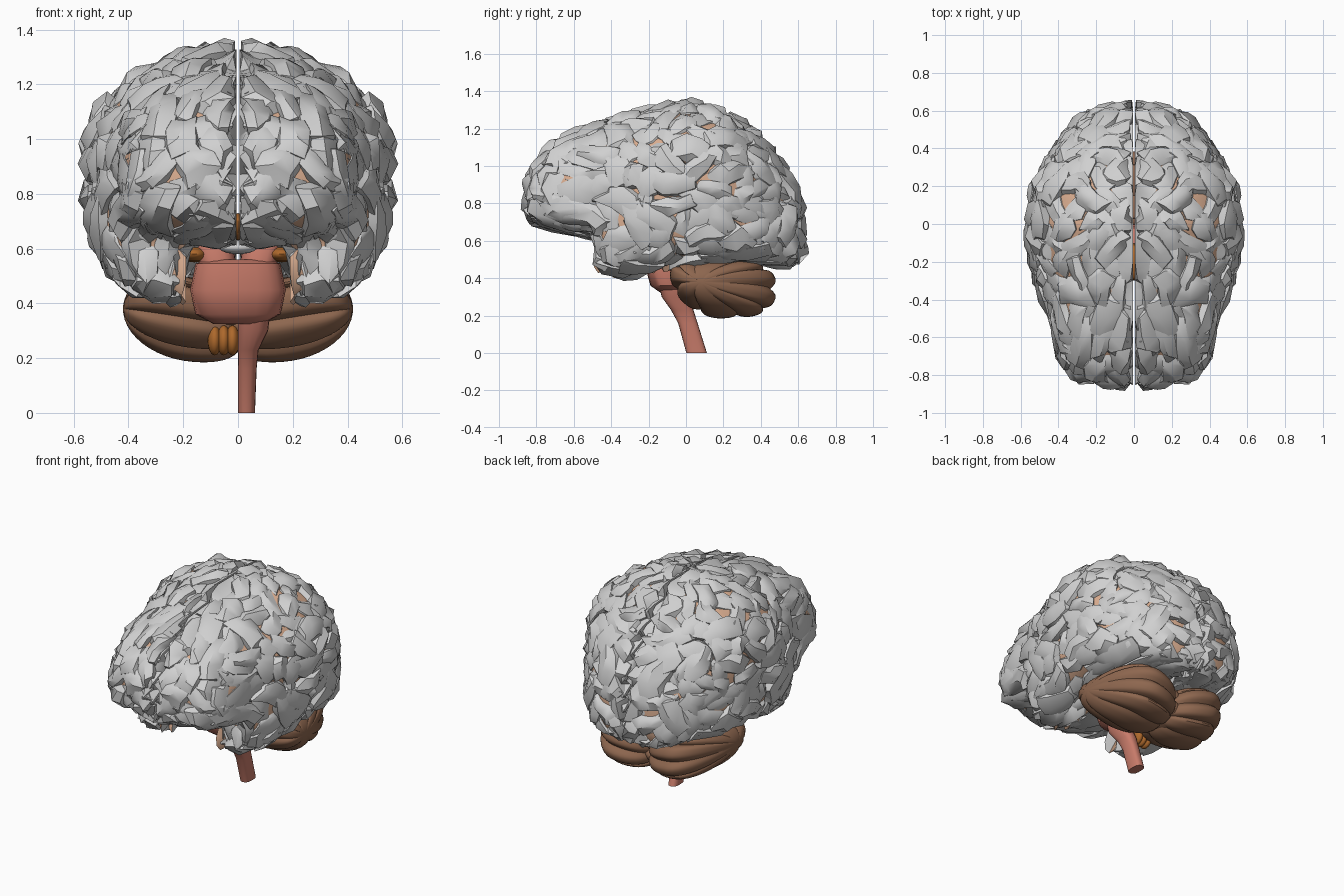
import bpy, bmesh, math, random
from mathutils import Vector

random.seed(11)
if "Cube" in bpy.data.objects:
    bpy.data.objects.remove(bpy.data.objects["Cube"])


def material(name, r, g, b):
    m = bpy.data.materials.new(name)
    m.use_nodes = True
    m.diffuse_color = (r, g, b, 1)
    m.node_tree.nodes["Principled BSDF"].inputs["Base Color"].default_value = (r, g, b, 1)
    return m


GREY = material("grey_cortex", 0.63, 0.63, 0.63)
TAN = material("tan_sulcus", 0.7, 0.42, 0.28)
BROWN = material("brown_cerebellum", 0.27, 0.135, 0.078)
PINK = material("pink_stem", 0.58, 0.2, 0.145)
ORANGE = material("orange_nucleus", 0.42, 0.14, 0.025)


def finish(bm, name, mats, angle=45, mirror=False):
    mesh = bpy.data.meshes.new(name)
    bm.to_mesh(mesh)
    bm.free()
    ob = bpy.data.objects.new(name, mesh)
    bpy.context.collection.objects.link(ob)
    for m in mats:
        mesh.materials.append(m)
    bpy.ops.object.select_all(action='DESELECT')
    ob.select_set(True)
    bpy.context.view_layer.objects.active = ob
    bpy.ops.object.shade_smooth_by_angle(angle=math.radians(angle))
    if mirror:
        mod = ob.modifiers.new("Mirror", 'MIRROR')
        mod.use_mirror_merge = False
    return ob


# Hemisphere envelope: y, top z, bottom z, half width
STATIONS = [(-.87, .93, .75, .15), (-.82, 1.03, .69, .32), (-.7, 1.14, .65, .42),
            (-.51, 1.23, .61, .45), (-.49, 1.24, .43, .46), (-.35, 1.29, .39, .51),
            (-.2, 1.33, .42, .55), (0, 1.37, .45, .57), (.2, 1.32, .47, .555),
            (.38, 1.2, .47, .47), (.5, 1.07, .45, .37), (.6, .91, .45, .25),
            (.635, .78, .55, .14)]
CENTRE = Vector((.26, -.07, .82))
NOTCH_X, NOTCH_Z = .19, .61


def inside(p):
    x, y, z = p
    if x < .006 or not STATIONS[0][0] <= y <= STATIONS[-1][0]:
        return False
    if z < NOTCH_Z and x < NOTCH_X and y < .1:
        return False
    for a, b in zip(STATIONS, STATIONS[1:]):
        if y <= b[0]:
            f = (y - a[0]) / (b[0] - a[0])
            top, low, wide = (a[i] + (b[i] - a[i]) * f for i in (1, 2, 3))
            break
    mid, half = (top + low) / 2, (top - low) / 2
    power = 2.2 if z > mid else 4
    return (x / wide) ** power + (abs(z - mid) / half) ** power < 1


def envelope(direction, offset=0.0):
    d = direction.normalized()
    near, far = 0.0, 1.2
    for _ in range(14):
        r = (near + far) / 2
        if inside(CENTRE + d * r):
            near = r
        else:
            far = r
    p = CENTRE + d * (near + offset)
    p.x = max(p.x, .004)
    return p


def on_inner_wall(p):
    return p.x < .02 or (p.z < NOTCH_Z and p.x < NOTCH_X + .02 and p.y < .1)


# Sulcus floor: inner core of each hemisphere, grey along the midline
bm = bmesh.new()
bmesh.ops.create_icosphere(bm, subdivisions=5, radius=1)
for v in bm.verts:
    d = v.co.copy()
    wall = envelope(d)
    v.co = wall if on_inner_wall(wall) else envelope(d, -.045)
bm.normal_update()
for f in bm.faces:
    c = f.calc_center_median()
    f.material_index = 1 if f.normal.x < -.6 or c.x < .11 else 0
finish(bm, "hemisphere_core", [TAN, GREY], 45, True)

# Seeds of the gyri, evenly spread over the envelope
seeds = []
for _ in range(6000):
    d = Vector([random.gauss(0, k) for k in (1, 1.7, 1)])
    p = envelope(d)
    if not on_inner_wall(p) and all((p - s).length > .098 for s in seeds):
        seeds.append(p)


def add_gyrus(bm, p):
    d = (p - CENTRE).normalized()
    lengthwise = p.z < .68 or (p.y < -.2 and p.z > 1.08 and p.x < .32)
    t = Vector((0, 1, .15)) if lengthwise else Vector((0, 0, 0))
    t += Vector([random.uniform(-1, 1) for _ in range(3)]) * (.4 if lengthwise else 1)
    t = (t - d * t.dot(d)).normalized()
    b = d.cross(t)
    length, width = random.uniform(.1, .17), random.uniform(.065, .1)
    bend, crown = random.uniform(-.06, .06), random.uniform(-.026, .017)
    rows = []
    for u in (-1, -.75, -.25, .25, .75, 1):
        row = []
        for v in (-1, -.68, 0, .68, 1):
            m = max(abs(u), abs(v))
            off = crown + (-.085 if m > .9 else -.018 if m > .6 else .008)
            off += random.uniform(-.008, .008)
            q = p + t * u * length + b * (v * width * (1 - .3 * u * u) + bend * u * u)
            q += b * random.uniform(-.014, .014) + t * random.uniform(-.016, .016)
            row.append(bm.verts.new(envelope(q - CENTRE, off)))
        rows.append(row)
    for r, s in zip(rows, rows[1:]):
        for j in range(len(r) - 1):
            bm.faces.new((r[j], s[j], s[j + 1], r[j + 1]))


bm = bmesh.new()
for seed in seeds:
    add_gyrus(bm, seed)
finish(bm, "cerebral_gyri", [GREY], 38, True)


def signed_pow(v, e):
    return math.copysign(abs(v) ** e, v)


def skin(bm, rings):
    for r, s in zip(rings, rings[1:]):
        for j in range(len(r)):
            k = (j + 1) % len(r)
            bm.faces.new((r[j], r[k], s[k], s[j]))
    bm.faces.new(rings[0])
    bm.faces.new(rings[-1])
    bmesh.ops.recalc_face_normals(bm, faces=bm.faces[:])


# Leafy lobes: bands that run sideways and meet at both ends, narrow at the front
def leafy_lobe(name, centre, size, lobes, sweep, mirror):
    bm = bmesh.new()
    rings = []
    steps, around = 20, lobes * 10
    for i in range(steps + 1):
        a = .08 + (math.pi - .16) * i / steps
        c, s = math.cos(a), math.sin(a)
        s **= .95 if c > 0 else .6
        ring = []
        for j in range(around):
            phi = math.tau * j / around
            back, up = math.cos(phi), math.sin(phi)
            crease = 1 - abs(math.sin(phi * lobes / 2))
            r = s * (1 - .13 * crease ** 2)
            ring.append(bm.verts.new((
                centre[0] + size[0] * c,
                centre[1] + size[1] * r * signed_pow(back, .7 if back > 0 else 1)
                - sweep * max(c, 0) ** 2,
                centre[2] + size[2] * r * signed_pow(up, .8)
                + .035 * c + .07 * s * max(-back, 0) ** 2)))
        rings.append(ring)
    skin(bm, rings)
    finish(bm, name, [BROWN], 32, mirror)


leafy_lobe("cerebellum_halves", (.2, .2, .345), (.22, .285, .155), 9, .12, True)
leafy_lobe("cerebellum_vermis", (0, .19, .34), (.1, .2, .12), 7, 0, False)


# Stem parts: rounded rings of x, y, z, half width, half depth
def loft(name, sections, mat, min_x=-1):
    bm = bmesh.new()
    rings = []
    for x, y, z, rx, ry in sections:
        ring = []
        for j in range(20):
            a = math.tau * j / 20
            ring.append(bm.verts.new((max(min_x, x + rx * signed_pow(math.cos(a), .75)),
                                      y + ry * signed_pow(math.sin(a), .75), z)))
        rings.append(ring)
    skin(bm, rings)
    finish(bm, name, [mat], 45)


loft("pons", [(0, -.1, .56, .12, .08), (0, -.11, .545, .155, .1), (0, -.11, .45, .175, .105),
              (0, -.09, .36, .155, .1), (0, -.07, .325, .09, .07)], PINK)
loft("medulla", [(.05, -.07, .38, .07, .08), (.05, -.06, .3, .06, .07),
                 (.035, -.02, .23, .04, .06), (.033, .01, .16, .035, .052),
                 (.031, .057, 0, .031, .055)], PINK, 0)
for side in (-1, 1):
    loft("left_peduncle" if side > 0 else "right_peduncle",
         [(side * .085, -.08, .66, .07, .07), (side * .085, -.1, .6, .07, .08),
          (side * .07, -.1, .53, .065, .08)], PINK)


def ellipsoid(name, centre, size, mat, mirror=False):
    bm = bmesh.new()
    bmesh.ops.create_uvsphere(bm, u_segments=16, v_segments=10, radius=1)
    for v in bm.verts:
        v.co = Vector([c + s * k for c, s, k in zip(centre, size, v.co)])
    finish(bm, name, [mat], 45, mirror)


# Small structures at the base
ellipsoid("optic_tracts", (.16, -.1, .58), (.05, .1, .03), ORANGE, True)
ellipsoid("optic_crossing", (0, -.25, .605), (.07, .05, .025), GREY)
ellipsoid("midline_nucleus", (0, -.2, .68), (.025, .1, .05), ORANGE)
for i, x in enumerate((-.085, -.052, -.02)):
    ellipsoid("tonsil_leaf_%d" % (i + 1), (x, 0, .265), (.026, .05, .055), ORANGE)
